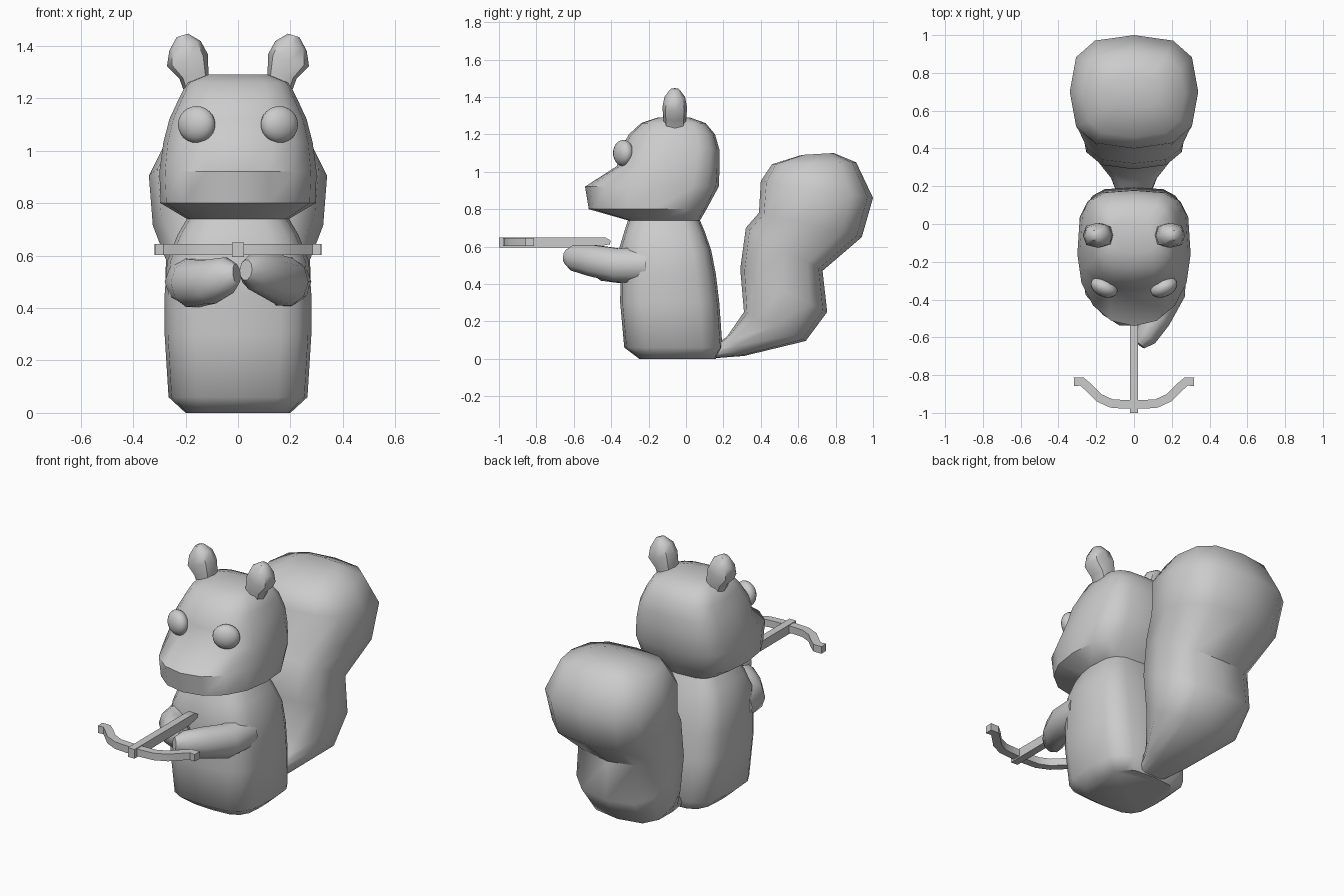
import bpy, bmesh, math
from mathutils import Vector

if "Cube" in bpy.data.objects:
    bpy.data.objects.remove(bpy.data.objects["Cube"])


def spow(v, e):
    return math.copysign(abs(v) ** (2 / e), v)


def ring(c, u, vf, vb, ef=3.0, eb=3.0, n=16, offset=0.0):
    """Superellipse section: half-width u, different front and back half-depths."""
    pts = []
    for i in range(n):
        a = offset + 2 * math.pi * i / n
        v, e = (vb, eb) if math.sin(a) > 0 else (vf, ef)
        pts.append(Vector(c) + Vector(u) * spow(math.cos(a), e)
                   + Vector(v) * spow(math.sin(a), e))
    return pts


def finish(obj, angle):
    bpy.ops.object.select_all(action='DESELECT')
    obj.select_set(True)
    bpy.context.view_layer.objects.active = obj
    bpy.ops.object.shade_smooth_by_angle(angle=math.radians(angle))
    return obj


def loft(name, rings, angle=50):
    bm = bmesh.new()
    rows = [[bm.verts.new(p) for p in r] for r in rings]
    n = len(rows[0])
    for a, b in zip(rows, rows[1:]):
        for i in range(n):
            j = (i + 1) % n
            bm.faces.new((a[i], a[j], b[j], b[i]))
    bm.faces.new(rows[0])
    bm.faces.new(rows[-1])
    bmesh.ops.recalc_face_normals(bm, faces=bm.faces)
    me = bpy.data.meshes.new(name)
    bm.to_mesh(me)
    bm.free()
    obj = bpy.data.objects.new(name, me)
    bpy.context.collection.objects.link(obj)
    return finish(obj, angle)


def tube(name, path, radii, n=10, offset=0.0, angle=50):
    """Sweep along a path; radii are (sideways, upward) pairs."""
    pts = [Vector(p) for p in path]
    rings = []
    for i, p in enumerate(pts):
        d = (pts[min(i + 1, len(pts) - 1)] - pts[max(i - 1, 0)]).normalized()
        side = d.cross(Vector((0, 0, 1))).normalized()
        up = side.cross(d)
        rs, ru = radii[i]
        rings.append(ring(p, side * rs, up * ru, up * ru, 2, 2, n, offset))
    return loft(name, rings, angle)


# Body and head: z, half-width, front y, back y, centre y, front squareness
body = [
    (0.00, 0.20, -0.25, 0.16, -0.06, 3.5),
    (0.06, 0.265, -0.33, 0.195, -0.06, 3.5),
    (0.30, 0.28, -0.352, 0.178, -0.08, 3.5),
    (0.45, 0.28, -0.35, 0.16, -0.09, 3.5),
    (0.58, 0.27, -0.36, 0.135, -0.10, 3.2),
    (0.68, 0.23, -0.33, 0.10, -0.12, 3),
    (0.74, 0.195, -0.31, 0.075, -0.13, 2.6),
    (0.80, 0.295, -0.52, 0.11, -0.16, 2.1),
    (0.92, 0.30, -0.54, 0.175, -0.16, 2.1),
    (1.03, 0.285, -0.37, 0.18, -0.12, 2.6),
    (1.12, 0.262, -0.35, 0.178, -0.09, 2.8),
    (1.20, 0.225, -0.305, 0.155, -0.07, 2.8),
    (1.26, 0.195, -0.24, 0.105, -0.07, 3),
    (1.29, 0.12, -0.15, 0.02, -0.07, 3),
]
loft("body_and_head", [ring((0, yc, z), (hw, 0, 0), (0, yc - yf, 0), (0, yb - yc, 0), e, 3.6)
                       for z, hw, yf, yb, yc, e in body])

# Bushy tail: front (y, z), back (y, z), half-width
tail = [
    (0.13, 0.05, 0.14, 0.002, 0.08),
    (0.22, 0.12, 0.31, 0.015, 0.13),
    (0.31, 0.25, 0.64, 0.095, 0.25),
    (0.29, 0.48, 0.755, 0.25, 0.28),
    (0.32, 0.70, 0.73, 0.47, 0.275),
    (0.39, 0.78, 0.94, 0.65, 0.325),
    (0.40, 0.95, 1.00, 0.86, 0.34),
    (0.46, 1.04, 0.91, 1.05, 0.27),
    (0.62, 1.09, 0.79, 1.10, 0.14),
]
sections = []
for fy, fz, by, bz, hw in tail:
    half = Vector((0, by - fy, bz - fz)) / 2
    sections.append(ring((0, (fy + by) / 2, (fz + bz) / 2), (hw, 0, 0), half, half, 2.8, 2.8, 12))
loft("tail", sections)

# Ears: centre x, z, half-width, half-depth
ear = [(0.15, 1.21, 0.045, 0.055), (0.168, 1.29, 0.055, 0.062), (0.193, 1.345, 0.078, 0.066),
       (0.202, 1.40, 0.060, 0.055), (0.212, 1.44, 0.022, 0.025)]
for s, side in ((1, "right"), (-1, "left")):
    loft(side + "_ear", [ring((s * x, -0.06, z), (hx, 0, -0.3 * s * hx), (0, hy, 0), (0, hy, 0),
                              2.6, 2.6, 8) for x, z, hx, hy in ear])
    # Bulging eyes turned outwards
    bpy.ops.mesh.primitive_uv_sphere_add(segments=20, ring_count=12, radius=1,
                                         location=(s * 0.158, -0.335, 1.10),
                                         rotation=(0, 0, s * math.radians(25)))
    eye = bpy.context.object
    eye.name = side + "_eye"
    eye.scale = (0.075, 0.05, 0.07)
    finish(eye, 60)

# Arms, one reaching further forward than the other
arm_r = [(0.11, 0.10), (0.09, 0.095), (0.075, 0.088), (0.06, 0.072), (0.03, 0.04)]
tube("right_arm", [(0.17, -0.22, 0.50), (0.18, -0.37, 0.50), (0.12, -0.50, 0.525),
                   (0.06, -0.60, 0.54), (0.03, -0.64, 0.545)], arm_r)
tube("left_arm", [(-0.17, -0.22, 0.50), (-0.17, -0.35, 0.495), (-0.11, -0.43, 0.50),
                  (-0.04, -0.49, 0.525), (-0.005, -0.51, 0.53)], arm_r)

# Crossbow stock: rectangular, tapered at the rear
q = math.sqrt(2)
stock = [(-1.0, 0.622, 0.027), (-0.49, 0.622, 0.027), (-0.43, 0.628, 0.02), (-0.405, 0.622, 0.01)]
tube("crossbow_stock", [(0, y, z) for y, z, h in stock],
     [(0.022 * q, h * q) for y, z, h in stock], 4, math.pi / 4, 30)

# Crossbow bow: mirrored recurved path
half = [(0.318, -0.836), (0.275, -0.834), (0.235, -0.87), (0.185, -0.92), (0.12, -0.95), (0.05, -0.955)]
path = [(-x, y, 0.624) for x, y in half] + [(x, y, 0.624) for x, y in reversed(half)]
tube("crossbow_bow", path, [(0.023 * q, 0.021 * q)] * len(path), 4, math.pi / 4, 35)
